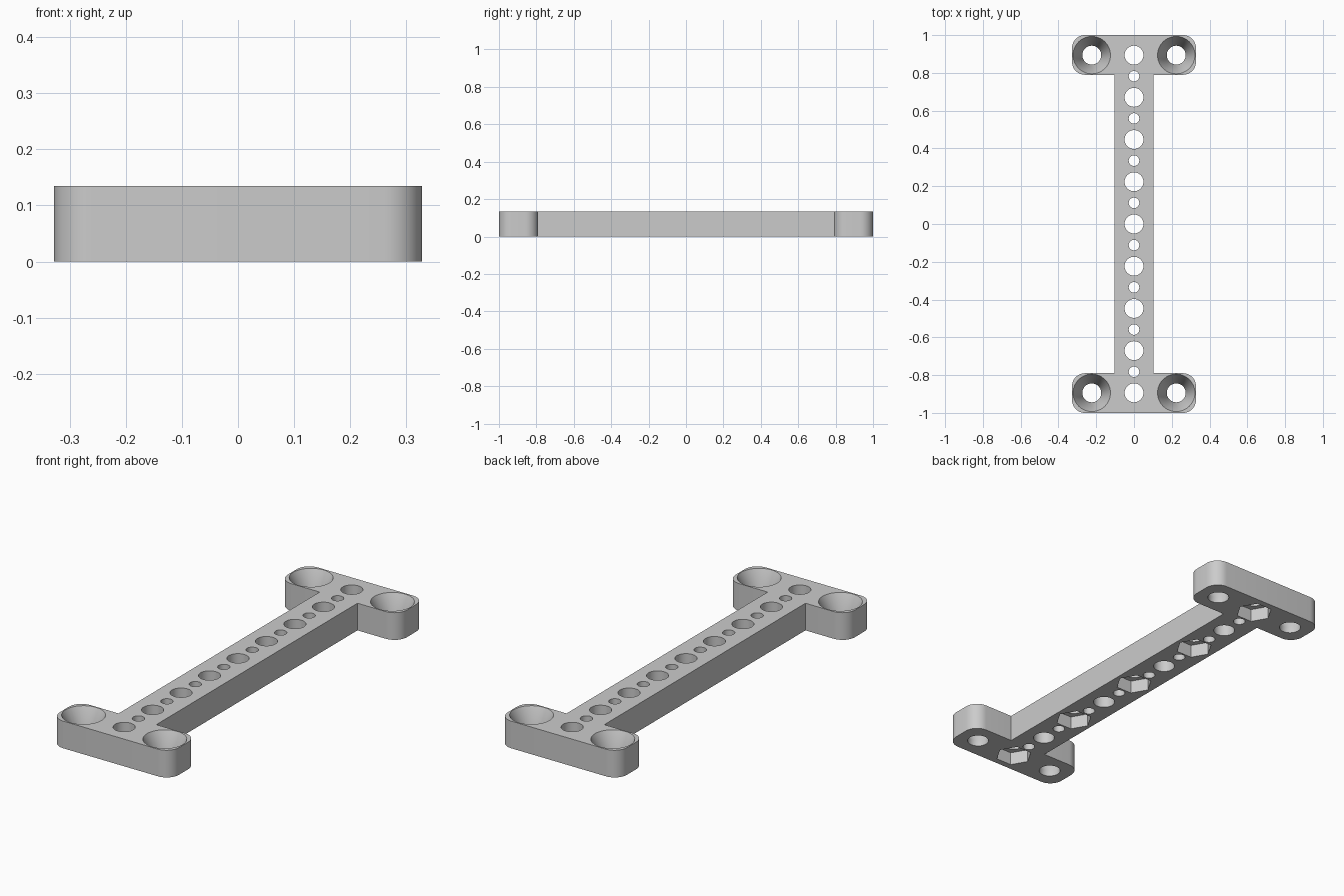
import bpy
import bmesh
from math import radians, cos, sin

HEIGHT = 0.135
PITCH = 0.2235          # spacing of the large holes
HOLE_R, PIN_R = 0.05, 0.028
ROD_W, END_W, END_Y, CORNER = 0.104, 0.328, 0.79, 0.068

cube = bpy.data.objects.get("Cube")
if cube:
    bpy.data.objects.remove(cube, do_unlink=True)

grey = bpy.data.materials.new("light grey plastic")
grey.use_nodes = True
colour = (0.6, 0.6, 0.6, 1)
grey.diffuse_color = colour
grey.node_tree.nodes["Principled BSDF"].inputs["Base Color"].default_value = colour


def make_object(name, bm):
    bmesh.ops.recalc_face_normals(bm, faces=bm.faces)
    mesh = bpy.data.meshes.new(name)
    bm.to_mesh(mesh)
    bm.free()
    mesh.materials.append(grey)
    obj = bpy.data.objects.new(name, mesh)
    bpy.context.collection.objects.link(obj)
    return obj


def add_turned(bm, x, y, profile, sides):
    """Closed turned solid from (radius, z) rings listed bottom to top."""
    rings = [[bm.verts.new((x + r * cos(radians(360 * i / sides)),
                            y + r * sin(radians(360 * i / sides)), z))
              for i in range(sides)] for r, z in profile]
    for low, high in zip(rings, rings[1:]):
        for i in range(sides):
            j = (i + 1) % sides
            bm.faces.new((low[i], low[j], high[j], high[i]))
    bm.faces.new(rings[0][::-1])
    bm.faces.new(rings[-1])


def arc(cx, cy, start):
    return [(cx + CORNER * cos(radians(start + 9 * i)),
             cy + CORNER * sin(radians(start + 9 * i))) for i in range(11)]


# Bar with two rounded cross pieces, extruded from one mirrored outline
quarter = ([(ROD_W, END_Y)] + arc(END_W - CORNER, END_Y + CORNER, -90)
           + arc(END_W - CORNER, 1 - CORNER, 0))
half = quarter + [(-x, y) for x, y in reversed(quarter)]
outline = half + [(-x, -y) for x, y in half]
bm = bmesh.new()
base = bm.faces.new([bm.verts.new((x, y, 0)) for x, y in outline])
walls = bmesh.ops.extrude_face_region(bm, geom=[base])
bmesh.ops.translate(bm, vec=(0, 0, HEIGHT),
                    verts=[v for v in walls["geom"] if isinstance(v, bmesh.types.BMVert)])
bracket = make_object("mounting_bar", bm)

# Row of large and small through holes, with countersunk screw holes at the ends
holes = bmesh.new()
for i in range(-8, 9):
    radius = PIN_R if i % 2 else HOLE_R
    add_turned(holes, 0, i * PITCH / 2, [(radius, -0.1), (radius, 0.3)], 40)
for sx in (-1, 1):
    for sy in (-1, 1):
        add_turned(holes, sx * PITCH, sy * 4 * PITCH,
                   [(HOLE_R, -0.1), (HOLE_R, 0.03), (0.099, HEIGHT), (0.099, 0.3)], 48)
hole_cutter = make_object("hole_cutter", holes)

# Hexagonal nut pockets under every other large hole
pockets = bmesh.new()
for i in range(-2, 3):
    add_turned(pockets, 0, i * 2 * PITCH, [(0.086, -0.1), (0.086, 0.065)], 6)
pocket_cutter = make_object("nut_pocket_cutter", pockets)

# Cut the bar, then drop the cutters
bpy.ops.object.select_all(action='DESELECT')
bpy.context.view_layer.objects.active = bracket
bracket.select_set(True)
for cutter in (hole_cutter, pocket_cutter):
    cutter.hide_render = True
    mod = bracket.modifiers.new(cutter.name, 'BOOLEAN')
    mod.operation = 'DIFFERENCE'
    mod.solver = 'EXACT'
    mod.object = cutter
    bpy.ops.object.modifier_apply(modifier=mod.name)
    bpy.data.objects.remove(cutter, do_unlink=True)
bpy.ops.object.shade_smooth_by_angle(angle=radians(25))
